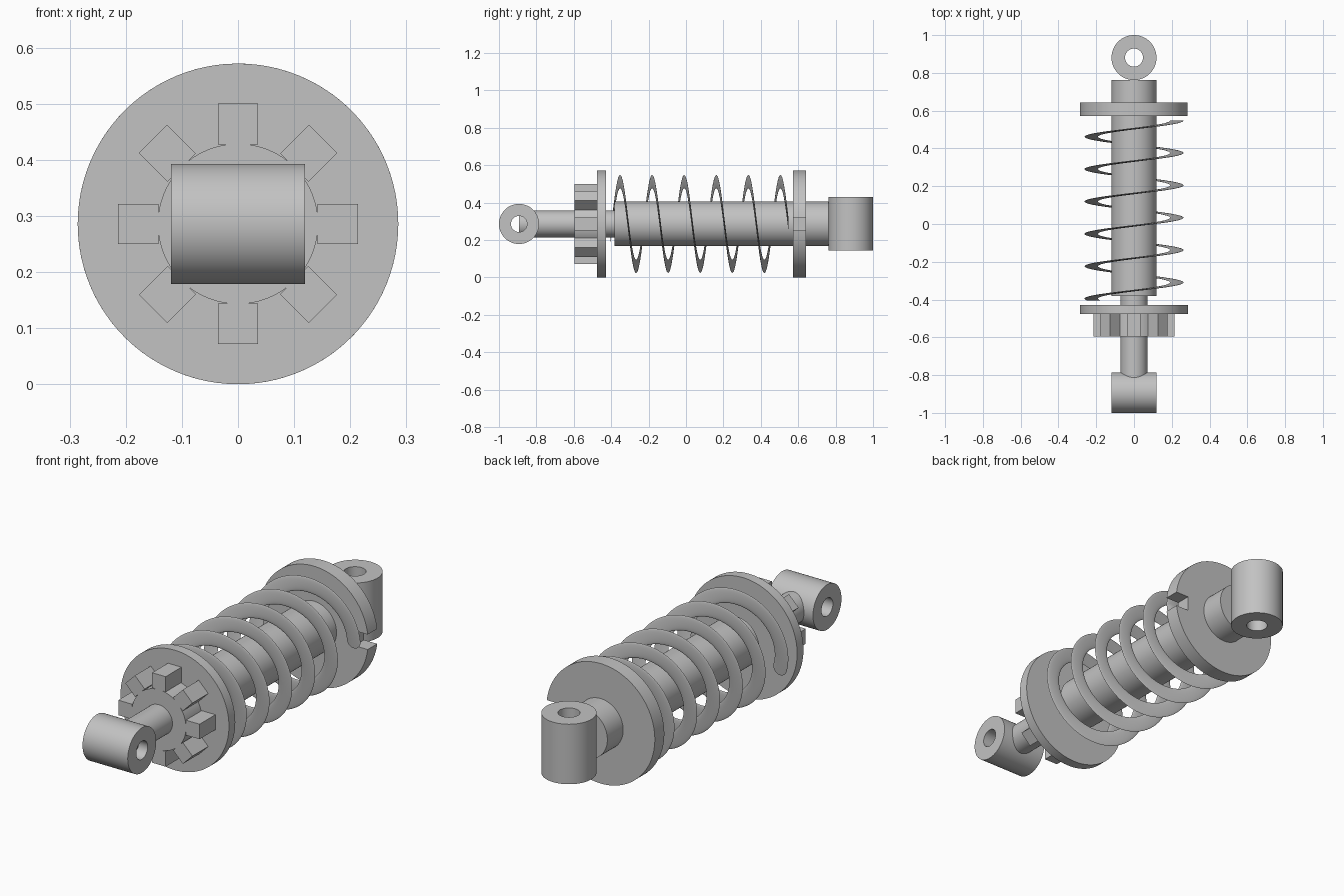
import bpy
import bmesh
from math import pi, cos, sin, asin, radians
from mathutils import Matrix, Vector

U = 2 / 84            # design unit: the whole length is 84 units
AXIS_Z = 12           # height of the long axis, in units
SEGMENTS = 96

cube = bpy.data.objects.get("Cube")
if cube:
    bpy.data.objects.remove(cube, do_unlink=True)

grey = bpy.data.materials.new("plain grey")
grey.use_nodes = True
color = (0.54, 0.54, 0.54, 1)
grey.diffuse_color = color
grey.node_tree.nodes["Principled BSDF"].inputs["Base Color"].default_value = color


def finish(name, bm):
    """Scale to size, lift to the long axis and shade smooth with sharp edges."""
    bmesh.ops.recalc_face_normals(bm, faces=bm.faces)
    bm.transform(Matrix.Scale(U, 4) @ Matrix.Translation((0, 0, AXIS_Z)))
    mesh = bpy.data.meshes.new(name)
    bm.to_mesh(mesh)
    bm.free()
    mesh.materials.append(grey)
    obj = bpy.data.objects.new(name, mesh)
    bpy.context.collection.objects.link(obj)
    bpy.ops.object.select_all(action="DESELECT")
    obj.select_set(True)
    bpy.context.view_layer.objects.active = obj
    bpy.ops.object.shade_smooth_by_angle(angle=radians(35))
    return obj


def arc(radius, start=0.0, end=2 * pi, closed=True, count=SEGMENTS):
    steps = count if closed else count - 1
    angles = [start + (end - start) * i / steps for i in range(count)]
    return [(radius * cos(a), radius * sin(a)) for a in angles]


def prism(name, outline, y0, y1):
    """Extrude an (x, z) outline along the long axis."""
    bm = bmesh.new()
    face = bm.faces.new([bm.verts.new((x, y0, z)) for x, z in outline])
    grown = bmesh.ops.extrude_face_region(bm, geom=[face], use_keep_orig=True)
    moved = [v for v in grown["geom"] if isinstance(v, bmesh.types.BMVert)]
    bmesh.ops.translate(bm, verts=moved, vec=(0, y1 - y0, 0))
    return finish(name, bm)


def eye(name, outer, inner, half, y, turn):
    """Mounting eye: a thick ring spun from a rectangle, then turned and placed."""
    bm = bmesh.new()
    corners = [(inner, -half), (outer, -half), (outer, half), (inner, half)]
    verts = [bm.verts.new((r, 0, h)) for r, h in corners]
    edges = [bm.edges.new((verts[i - 1], verts[i])) for i in range(4)]
    bmesh.ops.spin(bm, geom=verts + edges, cent=(0, 0, 0), axis=(0, 0, 1),
                   angle=2 * pi, steps=SEGMENTS)
    bmesh.ops.remove_doubles(bm, verts=bm.verts, dist=0.001)
    bm.transform(Matrix.Translation((0, y, 0)) @ turn)
    return finish(name, bm)


# Mounting eyes: the front one lies across, the rear one stands upright
eye("front_eye", 4.5, 1.8, 5, -37.5, Matrix.Rotation(pi / 2, 4, "Y"))
eye("rear_eye", 5, 2, 6, 37, Matrix.Identity(4))

# Piston rod and damper body
prism("piston_rod", arc(3), -37.5, -10)
prism("damper_body", arc(5), -16, 32)

# Front spring seat with its adjuster hub
prism("front_seat", arc(12), -20, -18)
prism("adjuster_hub", arc(6), -25, -20)

# Adjuster teeth around the hub
bm = bmesh.new()
for i in range(8):
    place = (Matrix.Rotation(i * pi / 4, 4, "Y")
             @ Matrix.Translation((7.48, -22.5, 0))
             @ Matrix.Diagonal(Vector((3.04, 5, 3, 1))))
    bmesh.ops.create_cube(bm, size=1, matrix=place)
finish("adjuster_teeth", bm)

# Rear spring seat with a square notch on its left rim
a = asin(1.5 / 12)
prism("rear_seat", arc(12, a, 2 * pi - a, closed=False) + [(9, -1.5), (9, 1.5)], 24, 27)

# Coil spring: a round section lying across the axis, twisted along it
START, END, PITCH, STEPS, SIDES = -17, 23, 7.2, 600, 24
section = arc(1.5, count=SIDES)
bm = bmesh.new()
rings = []
for i in range(STEPS + 1):
    y = START + (END - START) * i / STEPS
    twist = Matrix.Rotation(-2 * pi * (END - y) / PITCH, 3, "Y")
    rings.append([bm.verts.new(twist @ Vector((9.5 + p, y, q))) for p, q in section])
for low, high in zip(rings, rings[1:]):
    for k in range(SIDES):
        bm.faces.new((low[k - 1], low[k], high[k], high[k - 1]))
bm.faces.new(rings[0])
bm.faces.new(rings[-1])
finish("coil_spring", bm)
